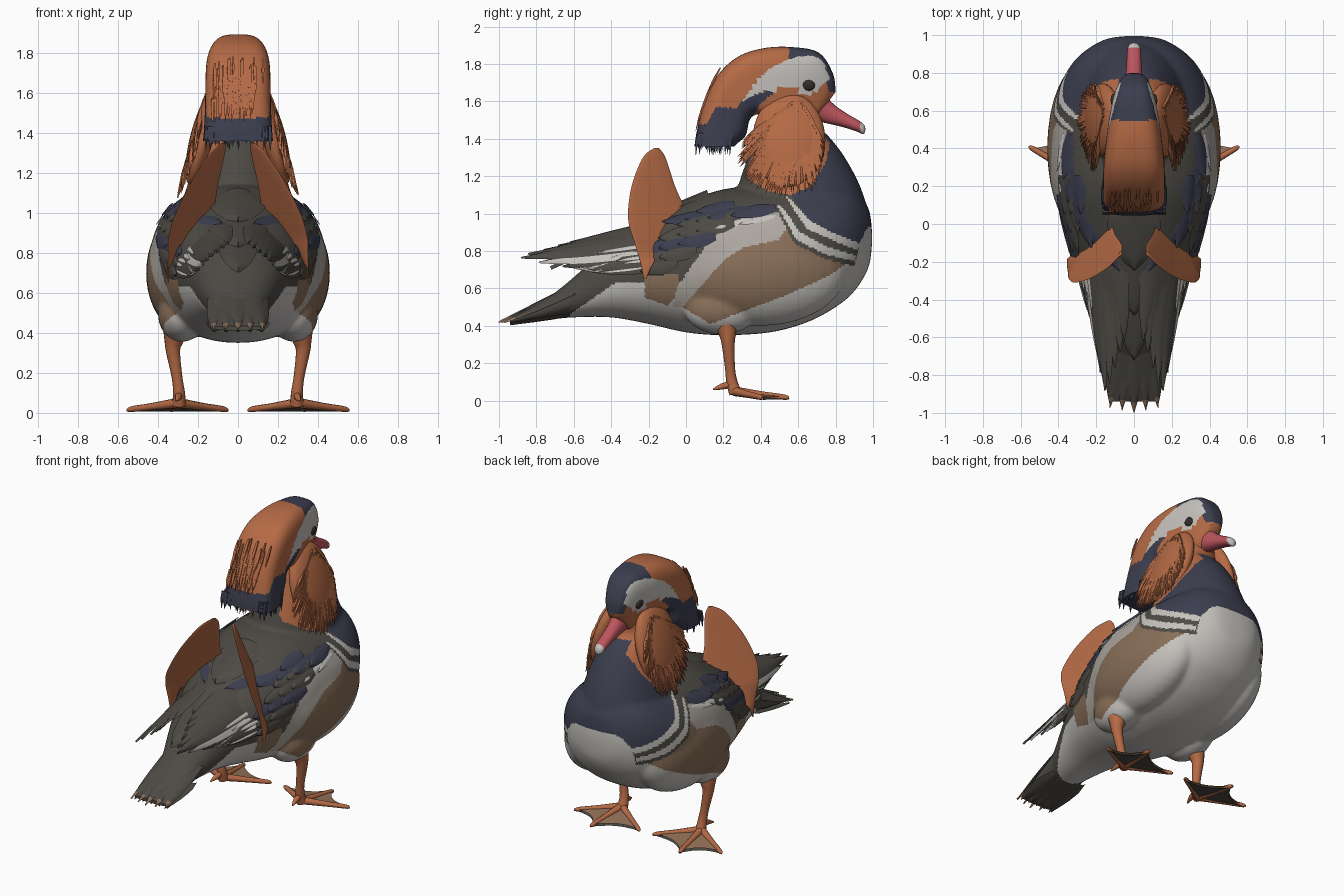
import bpy, bmesh, math, random
from mathutils import Vector as V, Matrix
from mathutils.bvhtree import BVHTree

if "Cube" in bpy.data.objects:
    bpy.data.objects.remove(bpy.data.objects["Cube"])

random.seed(4)
COLOURS = [("rust orange", (.46, .145, .06)), ("navy", (.045, .048, .078)), ("charcoal", (.075, .069, .058)),
           ("off white", (.56, .54, .51)), ("pale grey", (.42, .39, .35)), ("tan", (.25, .16, .10)),
           ("beak red", (.50, .09, .11)), ("eye brown", (.035, .028, .025)), ("web brown", (.30, .17, .10))]
MATS = []
for n, c in COLOURS:
    m = bpy.data.materials.new(n)
    m.diffuse_color = (*c, 1)
    m.use_nodes = True
    m.node_tree.nodes["Principled BSDF"].inputs["Base Color"].default_value = m.diffuse_color
    MATS.append(m)
ORANGE, NAVY, DARK, WHITE, PALE, TAN, RED, EYE, WEB = range(9)


# ---------- helpers ----------
def finish(bm, name, paint=None):
    bmesh.ops.recalc_face_normals(bm, faces=bm.faces)
    me = bpy.data.meshes.new(name)
    bm.to_mesh(me)
    bm.free()
    ob = bpy.data.objects.new(name, me)
    bpy.context.collection.objects.link(ob)
    dress(ob, paint)
    return ob


def dress(ob, paint):
    if not ob.data.materials:
        for m in MATS:
            ob.data.materials.append(m)
    if paint:
        for p in ob.data.polygons:
            p.material_index = paint(*p.center)
    bpy.ops.object.select_all(action='DESELECT')
    ob.select_set(True)
    bpy.context.view_layer.objects.active = ob
    bpy.ops.object.shade_smooth_by_angle(angle=math.radians(50))


def spline(rows, k):
    out = []
    for i in range(len(rows) - 1):
        a, b, c, d = rows[max(i - 1, 0)], rows[i], rows[i + 1], rows[min(i + 2, len(rows) - 1)]
        for j in range(k):
            t = j / k
            out.append([q + .5 * t * (r - p + t * (2 * p - 5 * q + 4 * r - s + t * (3 * (q - r) + s - p)))
                        for p, q, r, s in zip(a, b, c, d)])
    return out + [list(rows[-1])]


def loft(bm, rings, power=2, seg=48, mat=0):
    sp = lambda v: math.copysign(abs(v) ** (2 / power), v)
    ang = [2 * math.pi * i / seg for i in range(seg)]
    loops = [[bm.verts.new(c + u * sp(math.cos(a)) + v * sp(math.sin(a))) for a in ang] for c, u, v in rings]
    faces = [bm.faces.new((p[i], p[(i + 1) % seg], q[(i + 1) % seg], q[i]))
             for p, q in zip(loops, loops[1:]) for i in range(seg)]
    faces += [bm.faces.new(loops[0]), bm.faces.new(loops[-1])]
    for f in faces:
        f.material_index = mat


def slices(rows, k=6):  # each row: y, z of one edge, y, z of the other edge, half width
    out = []
    for y1, z1, y2, z2, w in spline(rows, k):
        p, q = V((0, y1, z1)), V((0, y2, z2))
        out.append(((p + q) / 2, (p - q) / 2, V((max(w, .002), 0, 0))))
    return out


def tube(bm, rows, mat, seg=10, k=4):  # rows of x, y, z, radius
    pts = spline(rows, k)
    rings = []
    for i, p in enumerate(pts):
        t = (V(pts[min(i + 1, len(pts) - 1)][:3]) - V(pts[max(i - 1, 0)][:3])).normalized()
        u = t.orthogonal().normalized()
        rings.append((V(p[:3]), u * p[3], t.cross(u) * p[3]))
    loft(bm, rings, 2, seg, mat)


def feather(bm, a, b, w, n, mat, tip=None, edge=None):
    a, b, n = V(a), V(b), V(n)
    side = (b - a).cross(n).normalized()
    if side.z > 0:
        side = -side
    rows = []
    for i in range(11):
        t = i / 10
        s = side * w * min(1, .55 + 1.5 * t) * (1 - t ** 4 + .02)
        c = a.lerp(b, t)
        rows.append([bm.verts.new(c + s * e + n * w * .2 * (1 - e * e)) for e in (-1, -.5, 0, .5, 1)])
    for i in range(10):
        for j in range(4):
            f = bm.faces.new((rows[i][j], rows[i][j + 1], rows[i + 1][j + 1], rows[i + 1][j]))
            f.material_index = tip if tip is not None and i > 8 else edge if edge is not None and j > 1 else mat


def ball(bm, c, r, tilt=0, mat=0):
    mx = Matrix.Translation(c) @ Matrix.Rotation(tilt, 4, 'Y') @ Matrix.Diagonal((*r, 1))
    for v in bmesh.ops.create_uvsphere(bm, u_segments=32, v_segments=20, radius=1, matrix=mx)['verts']:
        for f in v.link_faces:
            f.material_index = mat


def inside(y, z, poly):
    hit = False
    for (a, b), (c, d) in zip(poly, poly[1:] + poly[:1]):
        if (b > z) != (d > z) and y < a + (z - b) * (c - a) / (d - b):
            hit = not hit
    return hit


# ---------- body: torso, neck, flanks and thighs fused ----------
bm = bmesh.new()
torso = [(.995, .84, .9, .05), (.975, .71, 1.03, .16), (.9, .585, 1.12, .28), (.8, .5, 1.15, .36), (.65, .42, 1.15, .42),
         (.45, .365, 1.15, .44), (.2, .35, 1.13, .43), (0, .365, 1.06, .375), (-.2, .41, .96, .31),
         (-.4, .445, .84, .23), (-.6, .445, .66, .15), (-.76, .43, .53, .09)]
loft(bm, slices([(y, t, y, b, w) for y, b, t, w in torso]), 2.2)
neck = [(.85, .3, .985, .28), (1, .25, .975, .29), (1.15, .28, .93, .25), (1.3, .33, .85, .205),
        (1.4, .37, .775, .18), (1.48, .4, .70, .165), (1.56, .42, .70, .14)]
loft(bm, slices([(f, z, b, z, w) for z, b, f, w in neck]), 2)
for s in (-1, 1):
    ball(bm, (s * .26, .4, .7), (.2, .46, .3))
    ball(bm, (s * .28, .19, .49), (.12, .2, .135))
body = finish(bm, "body")
r = body.modifiers.new("fuse", 'REMESH')
r.mode, r.voxel_size = 'VOXEL', .011
sm = body.modifiers.new("soften", 'SMOOTH')
sm.iterations, sm.factor = 14, .5
fused = bpy.data.meshes.new_from_object(body.evaluated_get(bpy.context.evaluated_depsgraph_get()))
body.modifiers.clear()
body.data = fused
BODY = [([(.79, 1.46), (.77, 1.38), (.745, 1.27), (.66, 1.14), (.56, 1.1), (.44, 1.12), (.33, 1.19), (.3, 1.4), (.4, 1.5)], ORANGE),
        ([(.525, 1.10), (.565, 1.07), (.66, .965), (.8, .89), (.93, .84), (.92, .805), (.8, .85), (.645, .92)], WHITE),
        ([(.485, 1.05), (.52, 1.03), (.61, .90), (.75, .825), (.91, .775), (.9, .745), (.74, .785), (.59, .86)], WHITE),
        ([(.46, 1.1), (.55, 1.1), (.66, .96), (.8, .885), (.93, .84), (.9, .72), (.75, .755), (.58, .84), (.5, .99)], DARK),
        ([(.5, 1.1), (.56, 1.1), (.66, .96), (.8, .885), (.93, .84), (.955, .90), (.975, .93), (1.1, .93), (1.1, 1.5),
          (.45, 1.5)], NAVY),
        ([(-.02, .5), (.07, .6), (.2, .75), (.31, .82), (.5, .86), (.54, .93), (.62, .86), (.88, .75), (.77, .67),
          (.55, .57), (.34, .49), (.13, .41)], TAN),
        ([(-.07, .5), (-.05, .6), (.05, .75), (.15, .88), (.28, .97), (.5, 1.01), (.6, .86), (.3, .7), (.1, .5)], PALE),
        ([(-.22, .55), (-.22, .66), (-.04, .68), (-.03, .58), (-.1, .51)], TAN)]


def paint_body(x, y, z):
    if z > 1.45:
        return ORANGE
    for poly, m in BODY:
        if (abs(x) > .08 or m == NAVY) and inside(y, z, poly):
            return m
    low = .85 if y > .1 else .63 + min(0, y + .38) * .7
    return DARK if z > low and y < .9 else WHITE


dress(body, paint_body)
skin = BVHTree.FromPolygons([v.co for v in body.data.vertices], [p.vertices for p in body.data.polygons])

# ---------- head with swept-back crest ----------
bm = bmesh.new()
loft(bm, slices([(.80, 1.65, .74, 1.57, .04), (.785, 1.75, .68, 1.5, .075), (.71, 1.86, .58, 1.48, .11),
                 (.57, 1.89, .48, 1.46, .135), (.42, 1.885, .42, 1.5, .15), (.28, 1.84, .38, 1.53, .16),
                 (.17, 1.74, .34, 1.5, .163), (.10, 1.6, .32, 1.42, .165), (.06, 1.45, .28, 1.38, .17),
                 (.045, 1.36, .26, 1.36, .175)], 12), 3.4, 128)
HEAD = [([(.77, 1.72), (.75, 1.77), (.68, 1.83), (.6, 1.84), (.53, 1.82), (.44, 1.77), (.36, 1.69), (.29, 1.58),
          (.34, 1.625), (.42, 1.655), (.56, 1.67), (.62, 1.65), (.69, 1.64), (.73, 1.69)], WHITE),
        ([(.48, 1.655), (.4, 1.65), (.31, 1.61), (.27, 1.56), (.16, 1.57), (.11, 1.48), (-.1, 1.46), (-.1, 1.2),
          (.36, 1.2), (.33, 1.48), (.4, 1.59)], NAVY),
        ([(.55, 1.95), (.55, 1.82), (.68, 1.82), (.73, 1.77), (.765, 1.65), (.9, 1.65), (.9, 1.95)], NAVY)]


def paint_head(x, y, z):
    if y > .55 and z > 1.78 and abs(x) > .125 - .28 * (y - .55):  # pale rim of the crown
        return WHITE
    for poly, m in HEAD:
        if (abs(x) > .06 or m == NAVY) and inside(y, z, poly):
            return m
    return ORANGE


head = finish(bm, "head_and_crest", paint_head)
face = BVHTree.FromPolygons([v.co for v in head.data.vertices], [p.vertices for p in head.data.polygons])

# ---------- eyes and beak ----------
bm = bmesh.new()
for s in (-1, 1):
    hit = face.ray_cast(V((s, .655, 1.685)), V((-s, 0, 0)))[0]
    ball(bm, hit, (.014, .034, .029), s * .2, EYE)
finish(bm, "eyes")
bm = bmesh.new()
loft(bm, slices([(.72, 1.66, .64, 1.51, .065), (.79, 1.585, .72, 1.49, .048), (.86, 1.535, .83, 1.465, .04),
                 (.92, 1.5, .91, 1.44, .036), (.952, 1.475, .945, 1.425, .026), (.96, 1.45, .955, 1.43, .008)]), 2.1, 32)
finish(bm, "beak", lambda x, y, z: WHITE if y > .932 else RED)

# ---------- cheek ruff and crest fringe made of strands ----------
bm = bmesh.new()
arc = spline([(.31, 1.4), (.28, 1.27), (.34, 1.17), (.45, 1.1), (.56, 1.08), (.67, 1.12), (.735, 1.25), (.745, 1.4)], 10)
for s in (-1, 1):
    ball(bm, (s * .165, .55, 1.39), (.07, .195, .265), -s * .27, ORANGE)
    for i in range(170):
        ty, tz = random.choice(arc)
        reach = random.uniform(.6, 1.0) if i % 2 else random.uniform(.9, 1.03)
        row = []
        for f, rad in ((reach - .55, .006), (reach - .22, .012), (reach, .001)):
            y, z = .60 + (ty - .60) * f, 1.62 + (tz - 1.62) * f
            edge = 1 - .3 * min(1, abs(y - .54) / .24) ** 2
            row.append((s * (.145 + (1.62 - z) * .28 * edge + random.uniform(0, .012)), y, z, rad))
        tube(bm, row, ORANGE, 4, 2)
finish(bm, "cheek_ruff")
bm = bmesh.new()
back = lambda z: .047 + max(z - 1.4, 0) ** 1.5 * .55
for i in range(60):
    x, z = random.uniform(-.13, .13), random.uniform(1.55, 1.78)
    tube(bm, [(x, back(z) + .008, z, .005), (x, back(z - .06) + .004, z - .06, .008),
              (x, back(z - .12), z - .12, .001)], ORANGE, 4, 1)
for i in range(80):
    x, y = random.uniform(-.165, .165), random.choice((.056, random.uniform(.06, .25)))
    if i % 2:
        x = math.copysign(.16, x)
    tube(bm, [(x, y + .01, 1.43, .008), (x, y, 1.38, .01), (x * 1.01, y - .003, random.uniform(1.31, 1.36), .001)], NAVY, 4, 1)
finish(bm, "crest_fringe")

# ---------- upright sail feathers ----------
bm = bmesh.new()
sail = [(1.35, -.17, -.145), (1.3, -.23, -.11), (1.15, -.29, -.06), (.98, -.31, 0), (.86, -.28, -.09),
        (.76, -.25, -.16), (.65, -.225, -.215)]
for s in (-1, 1):
    rings = []
    for z, y1, y2 in spline(sail, 6):
        p, q = [V((s * min(.35, .545 - .6 * y - .42 * z), y, z)) for y in (y1, y2)]
        rings.append(((p + q) / 2, (p - q) / 2, V((s * .006, .004, 0))))
    loft(bm, rings, 2, 20, ORANGE)
finish(bm, "sail_feathers")

# ---------- folded wings: overlapping coverts, then long flight feathers ----------
bm = bmesh.new()
coverts = [(.48 - .12 * i, 1.03 - .012 * i, .24, .045, NAVY) for i in range(5)]
coverts += [(.48 - .13 * i, .985 - .02 * i, .2, .018, WHITE) for i in range(4)]
coverts += [(.26 - .1 * i, .95 - .07 * i + .05 * j, .2, .045, NAVY if (i + 2 * j) % 3 == 1 else DARK)
            for j in range(3) for i in range(4)]
for s in (-1, 1):
    for y, z, ln, w, m in coverts:
        h1 = skin.ray_cast(V((s, y, z)), V((-s, 0, 0)))
        h2 = skin.ray_cast(V((s, y - ln, z - .05)), V((-s, 0, 0)))
        if h1[0] and h2[0]:
            feather(bm, h1[0] + h1[1] * .003, h2[0] + h2[1] * .014, w, (h1[1] + h2[1]).normalized(), m)
    tips = spline([(.21, -.55, .70), (.19, -.66, .715), (.15, -.88, .76), (.10, -.76, .80), (.05, -.62, .84)], 2)
    for i, (x, y, z) in enumerate(tips):
        f = i / (len(tips) - 1)
        root = (s * (.34 - .22 * f), -.02 + .06 * f, .76 + .24 * f)
        feather(bm, root, (s * x, y, z), .06, V((s * (1 - .75 * f), -.15, .3 + .7 * f)).normalized(), DARK,
                edge=WHITE if i in (1, 3) else None)
        if i < 4:  # pale streaks
            for j in range(2):
                a = V(root).lerp(V((s * x, y, z)), .2 + .2 * j) + V((s * .016, 0, .01 - .035 * j))
                feather(bm, a, a + (V((s * x, y, z)) - V(root)) * .42, .011, (s * .8, 0, .6), WHITE)
for i in range(3):  # centre of the back
    feather(bm, (0, .12 - .16 * i, 1.10 - .085 * i), (0, -.24 - .24 * i, .95 - .125 * i), .14 - .02 * i, (0, -.3, .95), DARK)
finish(bm, "folded_wings")

# ---------- tail fan ----------
bm = bmesh.new()
for i in range(-2, 3):
    f = i / 2
    feather(bm, (f * .10, -.42, .71 - .04 * abs(f)), (f * .125, -1 + .03 * abs(f), .415), .05, (f * .4, -.4, .8),
            DARK, tip=TAN)
    feather(bm, (f * .10, -.62, .46), (f * .12, -.94, .412), .05, (f * .2, .1, -.95), DARK)
loft(bm, slices([(-.42, .72, -.5, .5, .17), (-.62, .62, -.66, .45, .14), (-.8, .52, -.8, .425, .13),
                 (-.94, .435, -.94, .412, .12)]), 2.5, 32, DARK)
finish(bm, "tail")

# ---------- legs, toes and webs ----------
bm = bmesh.new()
for s in (-1, 1):
    P = lambda *rows: [(s * x, y, z, r) for x, y, z, r in rows]
    tube(bm, P((.31, .2, .48, .07), (.32, .22, .37, .05), (.325, .225, .31, .036), (.305, .235, .18, .027),
               (.295, .245, .1, .03), (.295, .265, .04, .035)), ORANGE, 14)
    toes = [(.05, .43), (.335, .55), (.555, .41)]
    for x, y in toes:
        mx, my = .3 + (x - .3) * .5, .26 + (y - .26) * .5
        tube(bm, P((.3, .26, .05, .026), (mx, my, .032, .018), (x + (mx - x) * .15, y + (my - y) * .15, .018, .014),
                   (x, y, .008, .004)), ORANGE, 8)
    tube(bm, P((.295, .25, .09, .02), (.30, .19, .075, .016), (.31, .145, .06, .004)), ORANGE, 8)
    for (x1, y1), (x2, y2) in zip(toes, toes[1:]):
        for dz, m in ((.006, WEB), (-.01, DARK)):
            hub = bm.verts.new((s * .3, .26, .045 + dz))
            rim = []
            for i in range(9):
                t = i / 8
                d = .94 - .6 * t * (1 - t)
                rim.append(bm.verts.new((s * (.3 + (x1 + (x2 - x1) * t - .3) * d), .26 + (y1 + (y2 - y1) * t - .26) * d,
                                         .016 + dz)))
            for p, q in zip(rim, rim[1:]):
                bm.faces.new((hub, p, q)).material_index = m
finish(bm, "legs_and_webbed_feet")
